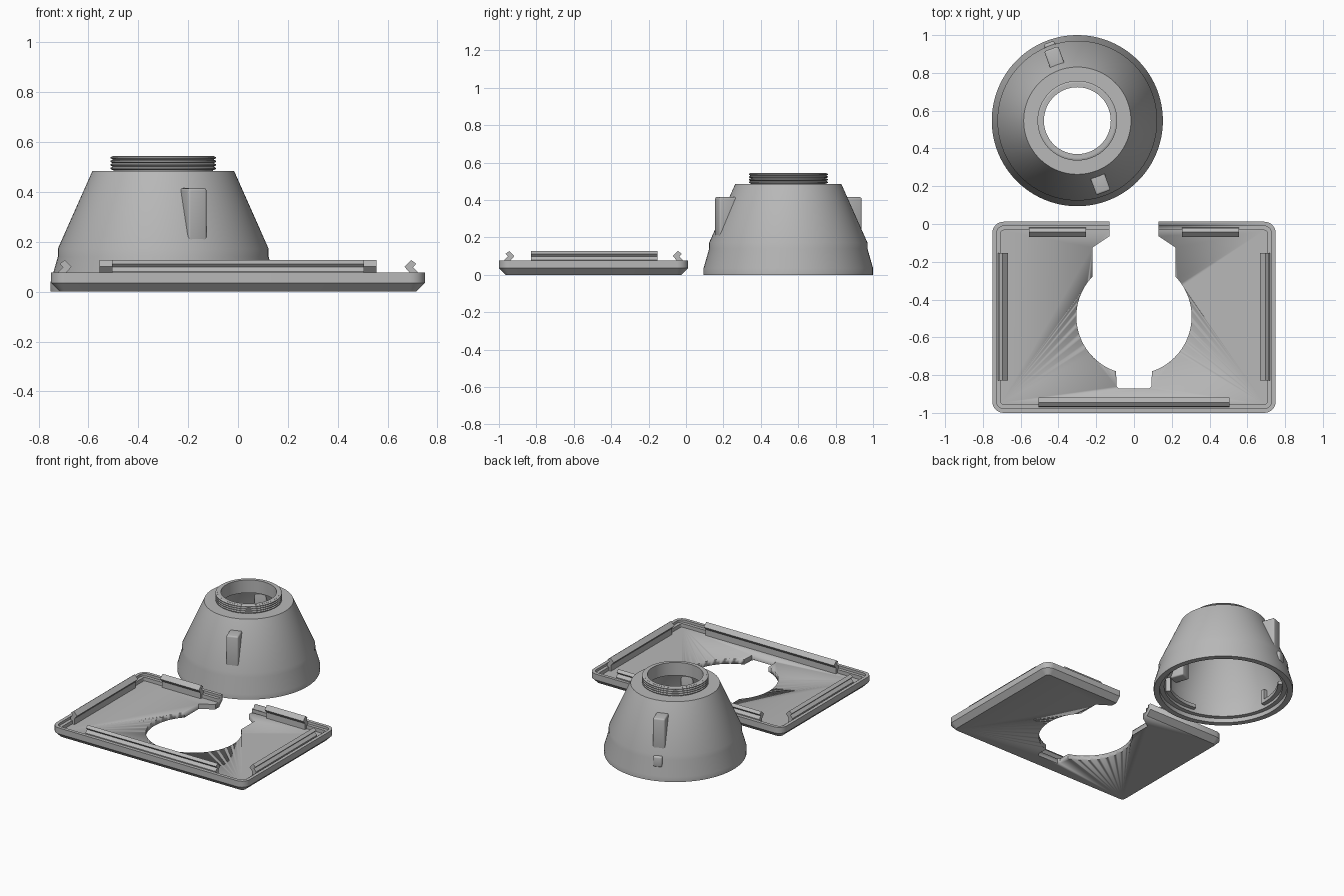
import bpy, bmesh, math
from mathutils import Matrix, Vector

if "Cube" in bpy.data.objects:
    bpy.data.objects.remove(bpy.data.objects["Cube"])

grey = bpy.data.materials.new("plain_grey")
grey.diffuse_color = (0.48, 0.48, 0.48, 1)
grey.use_nodes = True
grey.node_tree.nodes["Principled BSDF"].inputs["Base Color"].default_value = grey.diffuse_color
CX, CY = -0.30, 0.547          # centre of the cone


def finish(name, bm, angle=30):
    bmesh.ops.recalc_face_normals(bm, faces=bm.faces)
    me = bpy.data.meshes.new(name)
    bm.to_mesh(me)
    bm.free()
    me.materials.append(grey)
    me.shade_smooth()
    me.set_sharp_from_angle(angle=math.radians(angle))
    ob = bpy.data.objects.new(name, me)
    bpy.context.collection.objects.link(ob)
    return ob


def loft(bm, rings, closed=False, caps=True):
    """Skin a list of equal-length point rings."""
    vs = [[bm.verts.new(p) for p in r] for r in rings]
    n = len(vs[0])
    pairs = list(zip(vs, vs[1:])) + ([(vs[-1], vs[0])] if closed else [])
    for a, b in pairs:
        for i in range(n):
            j = (i + 1) % n
            bm.faces.new((a[i], a[j], b[j], b[i]))
    if caps:
        bm.faces.new(vs[0])
        bm.faces.new(vs[-1])


def lathe(name, profile, start=0, sweep=360, segs=96):
    """Turn a closed (radius, z) profile about the cone axis."""
    full = sweep == 360
    rings = []
    for k in range(segs if full else segs + 1):
        a = math.radians(start + sweep * k / segs)
        rings.append([(CX + r * math.cos(a), CY + r * math.sin(a), z) for r, z in profile])
    bm = bmesh.new()
    loft(bm, rings, closed=full, caps=not full)
    return finish(name, bm)


def prism(name, pts, place, length):
    """Extrude a 2D outline along the third axis using place(u, v, t)."""
    bm = bmesh.new()
    loft(bm, [[place(u, v, t) for u, v in pts] for t in (-length / 2, length / 2)])
    return finish(name, bm)


# --- hollow cone with flared foot and stepped underside
lathe("cone_body", [
    (0.453, 0), (0.453, 0.035), (0.423, 0.14), (0.423, 0.172), (0.284, 0.485),
    (0.20, 0.485), (0.20, 0.545), (0.177, 0.545), (0.177, 0.455), (0.255, 0.455),
    (0.385, 0.165), (0.385, 0.03), (0.415, 0.03), (0.415, 0)])

# --- threaded collar
for i in range(4):
    z = 0.488 + i * 0.0142
    lathe("collar_thread", [(0.195, z), (0.203, z), (0.211, z + 0.004),
                            (0.211, z + 0.009), (0.203, z + 0.0135), (0.195, z + 0.0135)])

# --- locking lugs inside the foot, each with an upright stop
for a in (20, 140, 260):
    lathe("inner_lug", [(0.355, 0.05), (0.39, 0.05), (0.39, 0.075), (0.355, 0.075)], a, 45, 16)
    lathe("lug_stop", [(0.355, 0.05), (0.39, 0.05), (0.39, 0.15), (0.355, 0.15)], a + 42, 4, 3)


# --- grip tabs on the cone wall
def radial_block(name, deg, r0, r1, z0, z1, width, bev):
    bm = bmesh.new()
    bmesh.ops.create_cube(bm, size=1)
    for v in bm.verts:
        v.co = Vector(((r0 + r1) / 2 + v.co.x * (r1 - r0), v.co.y * width,
                       (z0 + z1) / 2 + v.co.z * (z1 - z0)))
    bmesh.ops.bevel(bm, geom=bm.edges[:], offset=bev, segments=3, profile=0.5, affect='EDGES')
    bm.transform(Matrix.Translation((CX, CY, 0)) @ Matrix.Rotation(math.radians(deg), 4, 'Z'))
    return finish(name, bm, 40)


for deg in (-70, 110):
    radial_block("grip_tab", deg, 0.28, 0.405, 0.185, 0.415, 0.08, 0.01)
radial_block("index_bump", 110, 0.39, 0.44, 0.09, 0.165, 0.06, 0.012)


# --- tray: rounded rectangle sections from the bottom chamfer to the inner floor
def rounded_rect(inset, z):
    hx, y0, y1 = 0.75 - inset, -1 + inset, 0.012 - inset
    r = max(0.06 - inset, 0.012)
    pts = []
    for cx, cy, a0 in ((hx - r, y1 - r, 0), (-hx + r, y1 - r, 90),
                       (-hx + r, y0 + r, 180), (hx - r, y0 + r, 270)):
        for k in range(9):
            a = math.radians(a0 + 90 * k / 8)
            pts.append((cx + r * math.cos(a), cy + r * math.sin(a), z))
    return pts


bm = bmesh.new()
loft(bm, [rounded_rect(i, z) for i, z in (
    (0.035, 0), (0, 0.035), (0, 0.077), (0.023, 0.077), (0.023, 0.06),
    (0.045, 0.06), (0.045, 0.035))])
tray = finish("tray", bm)

# --- keyhole opening: neck at the back, round hole, notch at the front
R, HY = 0.305, -0.49
half = [(0.13, 0.1), (0.13, -0.065), (0.22, -0.125)]
a0, a1 = math.acos(0.22 / R), -math.acos(0.095 / R)
for k in range(41):
    a = a0 + (a1 - a0) * k / 40
    half.append((R * math.cos(a), HY + R * math.sin(a)))
half += [(0.092, -0.86), (0.08, -0.872)]
outline = half + [(-x, y) for x, y in reversed(half)]
cutter = prism("opening_cutter", outline, lambda u, v, t: (u, v, t), 1)
cutter.hide_render = True
cutter.hide_viewport = True
mod = tray.modifiers.new("opening", 'BOOLEAN')
mod.operation = 'DIFFERENCE'
mod.solver = 'EXACT'
mod.object = cutter

# --- barbed snap rails along the rim; u is the distance in from the outer edge
barb = [(0.030, 0.035), (0.062, 0.035), (0.062, 0.077), (0.082, 0.100), (0.055, 0.127),
        (0.035, 0.112), (0.048, 0.098), (0.030, 0.080)]
for s, n in ((-1, "left"), (1, "right")):
    prism(n + "_snap_rail", barb, lambda u, v, t: (s * (0.75 - u), -0.49 + t, v), 0.675)
    prism(n + "_back_snap_rail", barb, lambda u, v, t: (s * 0.405 + t, 0.012 - u, v), 0.30)
prism("front_snap_rail", barb, lambda u, v, t: (t, -1 + u, v), 1.01)
